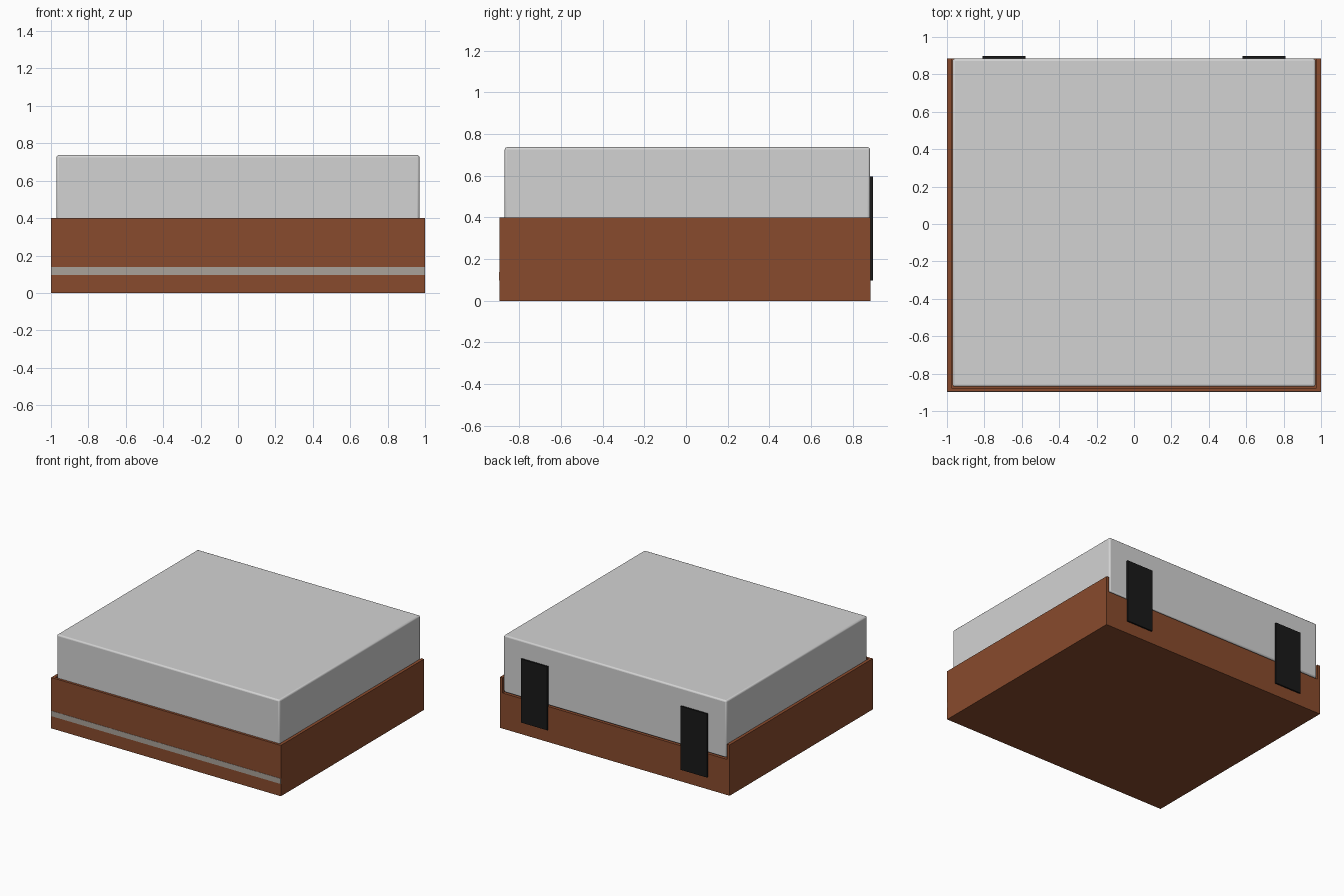
import bpy

if "Cube" in bpy.data.objects:
    bpy.data.objects.remove(bpy.data.objects["Cube"])


def material(name, rgb):
    m = bpy.data.materials.new(name)
    m.diffuse_color = (*rgb, 1)
    m.use_nodes = True
    m.node_tree.nodes["Principled BSDF"].inputs["Base Color"].default_value = m.diffuse_color
    return m


def box(name, lo, hi, mat):
    bpy.ops.mesh.primitive_cube_add(size=1, location=[(a + b) / 2 for a, b in zip(lo, hi)])
    ob = bpy.context.object
    ob.name = name
    ob.scale = [b - a for a, b in zip(lo, hi)]
    bpy.ops.object.transform_apply(location=False, rotation=False, scale=True)
    if mat:
        ob.data.materials.append(mat)
    return ob


wood = material("brown wood", (0.25, 0.07, 0.026))
clear = material("pale grey cover", (0.65, 0.65, 0.65))
trim = material("warm grey trim", (0.40, 0.36, 0.32))
black = material("black hinge", (0.01, 0.01, 0.01))

# Plinth with a pocket for the cover, open at the back
plinth = box("plinth", (-1, -0.895, 0), (1, 0.885, 0.40), wood)
cutter = box("pocket_cutter", (-0.976, -0.876, 0.28), (0.976, 1.0, 0.6), None)
cut = plinth.modifiers.new("pocket", 'BOOLEAN')
cut.operation = 'DIFFERENCE'
cut.solver = 'EXACT'
cut.object = cutter
bpy.context.view_layer.objects.active = plinth
bpy.ops.object.modifier_apply(modifier="pocket")
bpy.data.objects.remove(cutter)

# Trim stripe along the front
box("front_stripe", (-1, -0.897, 0.097), (1, -0.894, 0.139), trim)

# Dust cover with softly rounded edges
cover = box("dust_cover", (-0.97, -0.87, 0.288), (0.97, 0.884, 0.737), clear)
bev = cover.modifiers.new("round", 'BEVEL')
bev.width = 0.012
bev.segments = 3
bpy.ops.object.shade_smooth_by_angle()

# Hinge plates on the back
for side, name in ((-1, "left_hinge"), (1, "right_hinge")):
    x = sorted((side * 0.58, side * 0.81))
    box(name, (x[0], 0.882, 0.097), (x[1], 0.897, 0.597), black)
